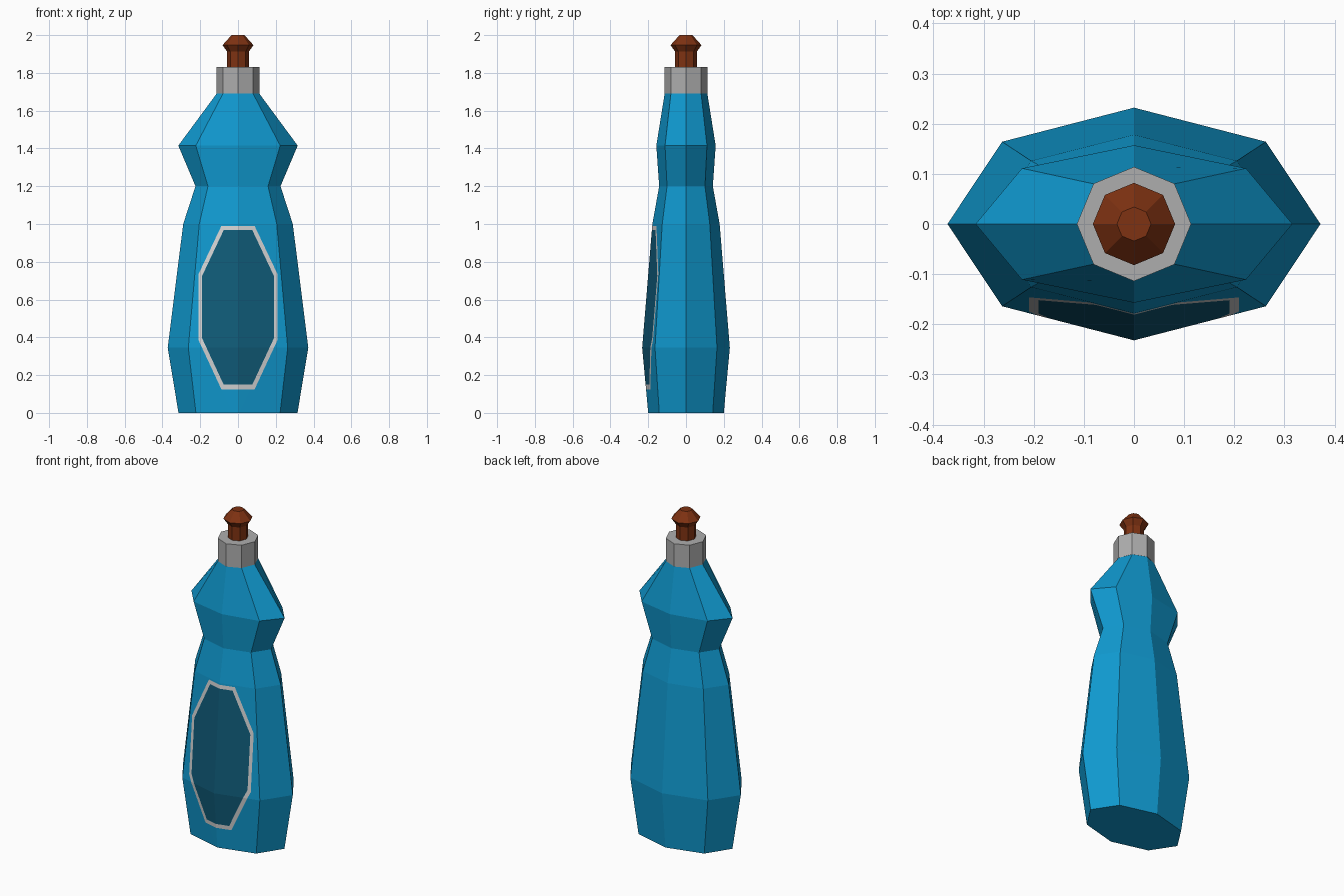
import bpy, bmesh, math
from mathutils import Vector

if "Cube" in bpy.data.objects:
    bpy.data.objects.remove(bpy.data.objects["Cube"])

SIDES = 8


def material(name, rgb):
    m = bpy.data.materials.new(name)
    m.diffuse_color = (*rgb, 1)
    m.use_nodes = True
    m.node_tree.nodes["Principled BSDF"].inputs["Base Color"].default_value = m.diffuse_color
    return m


blue = material("bottle blue", (0.005, 0.32, 0.63))
white = material("label border pale grey", (0.66, 0.66, 0.66))
teal = material("label dark blue", (0.005, 0.105, 0.19))
grey = material("cap grey", (0.42, 0.42, 0.42))
brown = material("nozzle brown", (0.21, 0.032, 0.006))


def loft(profile):
    """Closed stack of eight-sided elliptical rings: (z, x radius, y radius)."""
    bm = bmesh.new()
    rings = []
    for z, rx, ry in profile:
        rings.append([bm.verts.new((rx * math.cos(a), ry * math.sin(a), z))
                      for a in (2 * math.pi * i / SIDES for i in range(SIDES))])
    for lo, hi in zip(rings, rings[1:]):
        for i in range(SIDES):
            j = (i + 1) % SIDES
            bm.faces.new((lo[i], lo[j], hi[j], hi[i]))
    bm.faces.new(rings[0][::-1])
    bm.faces.new(rings[-1])
    bm.normal_update()
    return bm


def finish(bm, name, *mats):
    me = bpy.data.meshes.new(name)
    bm.to_mesh(me)
    bm.free()
    for m in mats:
        me.materials.append(m)
    ob = bpy.data.objects.new(name, me)
    bpy.context.collection.objects.link(ob)
    return ob


def cut_panel(bm, half_outline, index):
    """Cut a convex, x-symmetric outline into the front faces and colour it."""
    outline = half_outline + [(-x, z) for x, z in reversed(half_outline)]
    edges = []
    for (x0, z0), (x1, z1) in zip(outline, outline[1:] + outline[:1]):
        edges.append((Vector((x0, 0, z0)), Vector((z1 - z0, 0, x0 - x1)).normalized()))

    def inside(f, used):
        c = f.calc_center_median()
        return f.normal.y < -0.7 and c.z < 1.1 and all((c - p).dot(n) < 0 for p, n in used)

    for k, (p, n) in enumerate(edges):
        bm.normal_update()
        faces = [f for f in bm.faces if inside(f, edges[:k])]
        geom = set(faces)
        for f in faces:
            geom.update(f.edges)
            geom.update(f.verts)
        bmesh.ops.bisect_plane(bm, geom=list(geom), plane_co=p, plane_no=n, dist=1e-5)
    bm.normal_update()
    for f in bm.faces:
        if inside(f, edges):
            f.material_index = index


# Bottle body with its label cut into the front faces
body = loft([(0, 0.315, 0.20), (0.345, 0.372, 0.232), (1.0, 0.29, 0.178),
             (1.2, 0.225, 0.142), (1.415, 0.316, 0.157), (1.69, 0.113, 0.113)])
cut_panel(body, [(0.088, 0.125), (0.209, 0.385), (0.209, 0.735), (0.088, 0.99)], 1)
cut_panel(body, [(0.076, 0.15), (0.19, 0.395), (0.19, 0.725), (0.076, 0.967)], 2)
finish(body, "bottle_body", blue, white, teal)

# Screw cap
finish(loft([(1.69, 0.114, 0.114), (1.83, 0.114, 0.114)]), "cap", grey)

# Nozzle with flared tip
finish(loft([(z, r, r) for z, r in
             [(1.82, 0.057), (1.912, 0.057), (1.947, 0.082), (2.0, 0.034)]]),
       "nozzle", brown)
